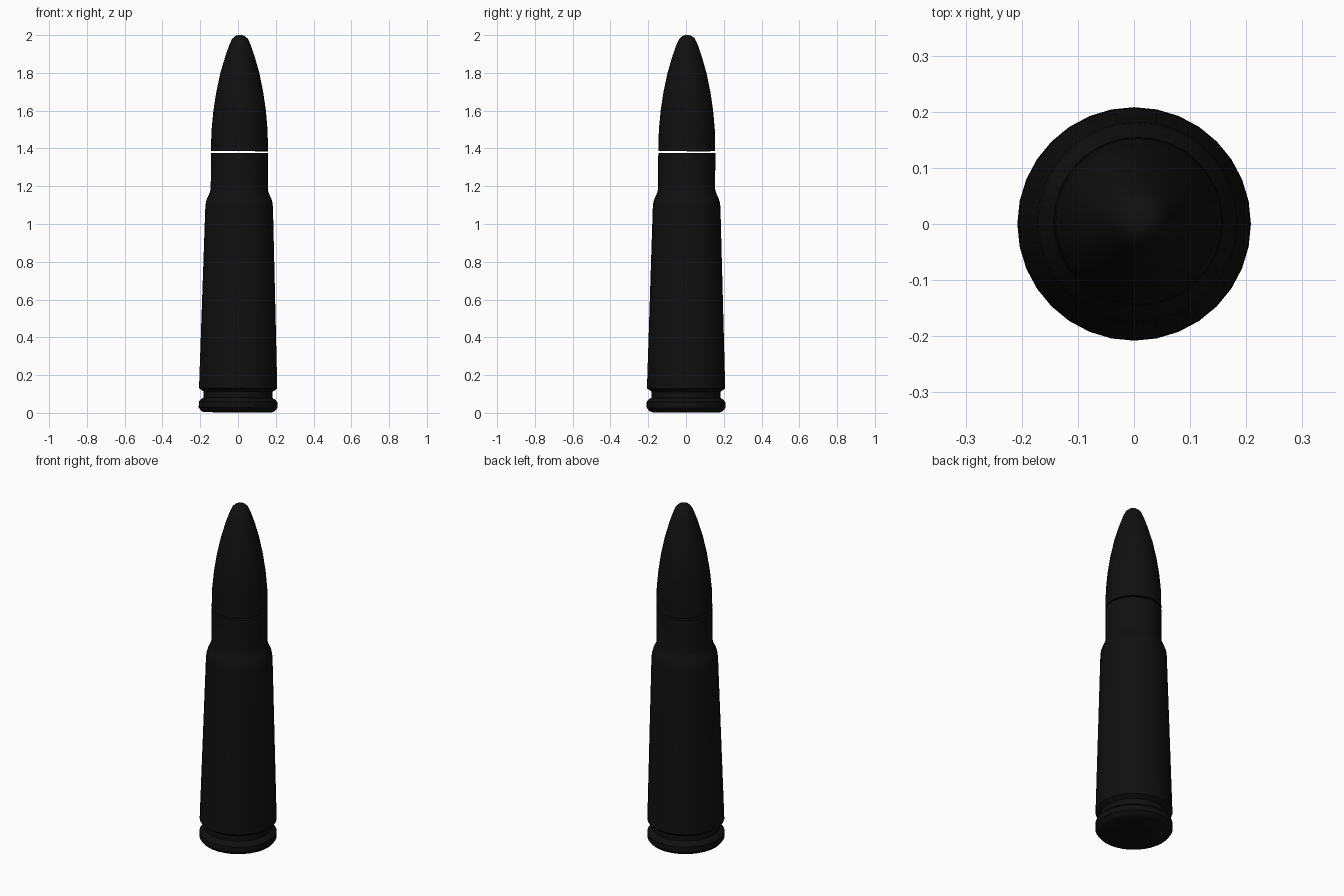
import bpy, bmesh, math
from mathutils import Matrix

if "Cube" in bpy.data.objects:
    bpy.data.objects.remove(bpy.data.objects["Cube"])

SIDES = 32
# The whole round leans very slightly
LEAN = Matrix.Rotation(0.0055, 4, 'Y') @ Matrix.Rotation(-0.003, 4, 'X')

black = bpy.data.materials.new("black_metal")
black.diffuse_color = (0.005, 0.005, 0.005, 1)
black.use_nodes = True
black.node_tree.nodes["Principled BSDF"].inputs["Base Color"].default_value = black.diffuse_color


def lathe(name, profile):
    """Revolve (radius, z) points round z and cap both ends."""
    bm = bmesh.new()
    rings = []
    for r, z in profile:
        rings.append([bm.verts.new((r * math.cos(2 * math.pi * i / SIDES),
                                    r * math.sin(2 * math.pi * i / SIDES), z))
                      for i in range(SIDES)])
    for a, b in zip(rings, rings[1:]):
        for i in range(SIDES):
            j = (i + 1) % SIDES
            bm.faces.new((a[i], a[j], b[j], b[i]))
    bm.faces.new(rings[0][::-1])
    bm.faces.new(rings[-1])
    bm.transform(LEAN)
    mesh = bpy.data.meshes.new(name)
    bm.to_mesh(mesh)
    bm.free()
    obj = bpy.data.objects.new(name, mesh)
    bpy.context.collection.objects.link(obj)
    mesh.materials.append(black)
    bpy.ops.object.select_all(action='DESELECT')
    obj.select_set(True)
    bpy.context.view_layer.objects.active = obj
    bpy.ops.object.shade_smooth_by_angle(angle=math.radians(30))
    return obj


# Casing: rim, extractor groove, tapered body, shoulder and neck
lathe("casing", [
    (0.18, 0.003), (0.195, 0.01), (0.208, 0.027), (0.208, 0.058),
    (0.198, 0.07), (0.182, 0.08), (0.182, 0.112), (0.207, 0.13),
    (0.206, 0.17), (0.179, 1.09), (0.176, 1.115), (0.17, 1.135),
    (0.156, 1.165), (0.151, 1.185), (0.151, 1.376)])

# Pointed tip: straight base, curved ogive, rounded nose
lathe("tip", [
    (0.150, 1.386), (0.150, 1.44), (0.148, 1.50), (0.139, 1.60),
    (0.124, 1.70), (0.103, 1.80), (0.077, 1.89), (0.056, 1.95),
    (0.042, 1.98), (0.027, 1.994), (0.012, 2.0)])
